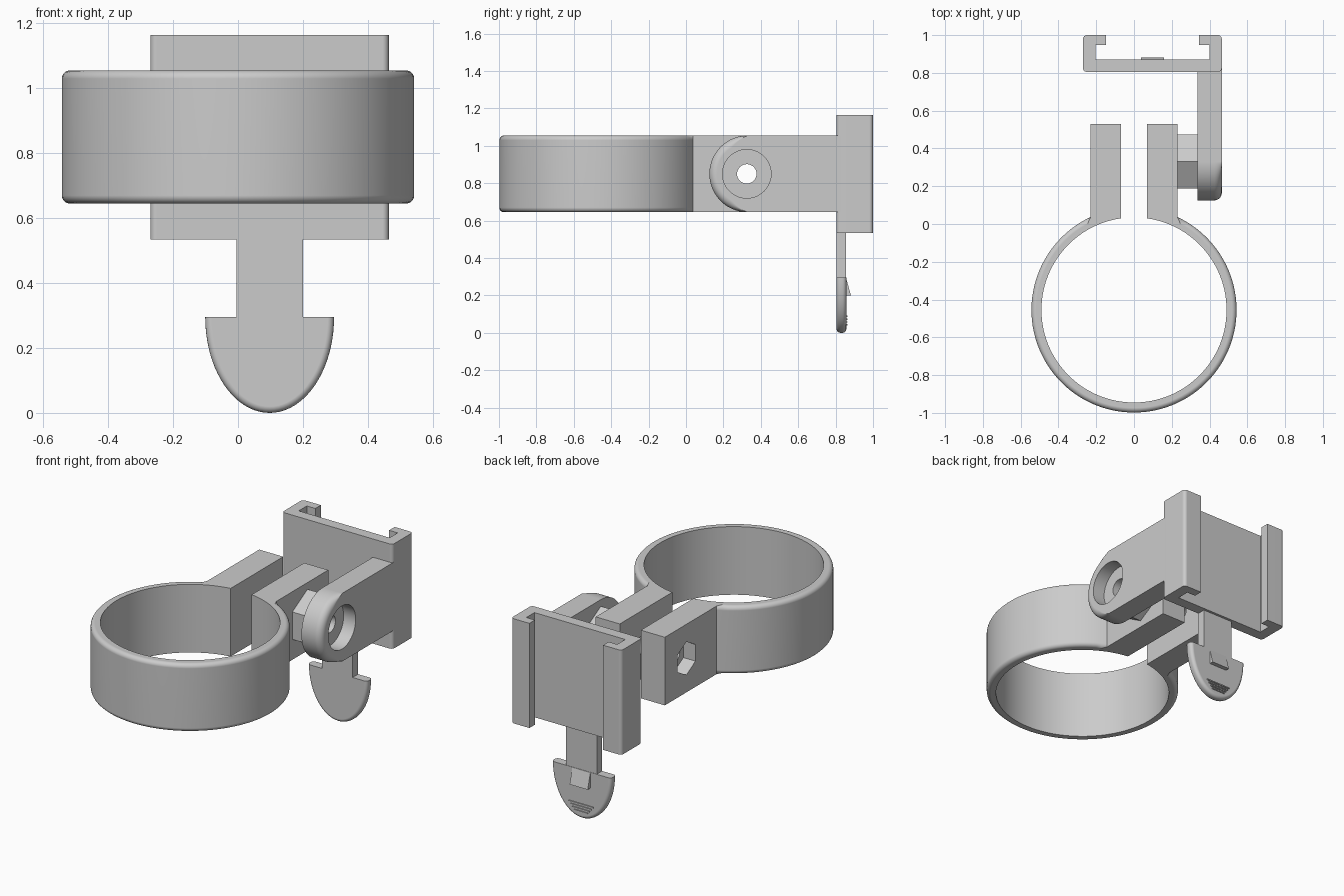
import bpy, bmesh
from math import sin, cos, pi, asin, sqrt, radians

old = bpy.data.objects.get("Cube")
if old:
    bpy.data.objects.remove(old, do_unlink=True)

grey = bpy.data.materials.new("plain grey")
grey.use_nodes = True
COLOUR = (0.6, 0.6, 0.6, 1)
grey.diffuse_color = COLOUR
for node in grey.node_tree.nodes:
    if node.type == 'BSDF_PRINCIPLED':
        node.inputs["Base Color"].default_value = COLOUR

AXES = {
    'x': lambda u, v, w: (w, u, v),
    'y': lambda u, v, w: (u, w, v),
    'z': lambda u, v, w: (u, v, w),
}


def loft(name, layers, axis, bevel=0, pick=None, segments=5):
    """Join outlines [(offset, points), ...] along an axis; round the edges chosen by pick."""
    bm = bmesh.new()
    rings = [[bm.verts.new(AXES[axis](u, v, w)) for u, v in pts] for w, pts in layers]
    for a, b in zip(rings, rings[1:]):
        for i in range(len(a)):
            j = (i + 1) % len(a)
            bm.faces.new((a[i], a[j], b[j], b[i]))
    bm.faces.new(rings[0])
    bm.faces.new(rings[-1])
    bmesh.ops.recalc_face_normals(bm, faces=bm.faces)
    if bevel:
        edges = [e for e in bm.edges if pick(e.verts[0].co, e.verts[1].co)]
        bmesh.ops.bevel(bm, geom=edges, offset=bevel, segments=segments,
                        profile=0.5, affect='EDGES', clamp_overlap=True)
    mesh = bpy.data.meshes.new(name)
    bm.to_mesh(mesh)
    bm.free()
    mesh.materials.append(grey)
    obj = bpy.data.objects.new(name, mesh)
    bpy.context.collection.objects.link(obj)
    return obj


def prism(name, pts, lo, hi, axis, **kw):
    return loft(name, [(lo, pts), (hi, pts)], axis, **kw)


def box(name, u0, u1, v0, v1, lo, hi, axis):
    return prism(name, [(u0, v0), (u1, v0), (u1, v1), (u0, v1)], lo, hi, axis)


def ngon(cu, cv, r, n, start=pi / 2):
    return [(cu + r * cos(start + 2 * pi * i / n), cv + r * sin(start + 2 * pi * i / n))
            for i in range(n)]


def activate(obj):
    bpy.ops.object.select_all(action='DESELECT')
    obj.select_set(True)
    bpy.context.view_layer.objects.active = obj


def cut(obj, pts, lo, hi):
    """Cut a prism running along x out of an object."""
    cutter = prism("cutter", pts, lo, hi, 'x')
    cutter.hide_render = True
    mod = obj.modifiers.new("cut", 'BOOLEAN')
    mod.operation, mod.object, mod.solver = 'DIFFERENCE', cutter, 'EXACT'
    activate(obj)
    bpy.ops.object.modifier_apply(modifier=mod.name)
    bpy.data.objects.remove(cutter, do_unlink=True)


def smooth(obj):
    activate(obj)
    bpy.ops.object.shade_smooth_by_angle(angle=radians(30))
    mod = obj.modifiers.new("even normals", 'WEIGHTED_NORMAL')
    mod.keep_sharp = True


Z0, Z1 = 0.645, 1.055          # clamp height range
PY, PZ = 0.325, 0.85           # pivot bolt position
CY, RO, RI = -0.455, 0.543, 0.49
GAP, EAR, EAR_Y = 0.07, 0.23, 0.53
bore = ngon(PY, PZ, 0.052, 32)

# Clamp: open ring with two parallel ears, as one outline


def arc(r, x_end, n=96):
    a = asin(x_end / r)
    return [(r * sin(a + (2 * pi - 2 * a) * i / n), CY + r * cos(a + (2 * pi - 2 * a) * i / n))
            for i in range(n + 1)]


outline = (arc(RO, EAR) + [(-EAR, EAR_Y), (-GAP, EAR_Y)]
           + arc(RI, GAP)[::-1] + [(GAP, EAR_Y), (EAR, EAR_Y)])


def on_outer_rim(a, b):
    return (abs(a.z - b.z) < 1e-4 and
            all(abs(sqrt(p.x ** 2 + (p.y - CY) ** 2) - RO) < 1e-3 for p in (a, b)))


clamp = prism("clamp_ring", outline, Z0, Z1, 'z', bevel=0.025, pick=on_outer_rim)
cut(clamp, bore, -0.4, 0.4)
cut(clamp, ngon(PY, PZ, 0.1, 6), -0.4, -0.15)     # nut pocket

# Hexagonal spacer between ear and arm
spacer = prism("hex_spacer", ngon(PY + 0.007, PZ, 0.165, 6), EAR - 0.005, 0.34, 'x')
cut(spacer, bore, 0.1, 0.5)

# Pivot arm: round end with a soft outer rim, counterbored for the bolt head
AX0, AX1, AR, FILLET = 0.335, 0.465, (Z1 - Z0) / 2, 0.04


def arm_outline(shrink):
    pts = []
    for i in range(41):
        t = pi / 2 + pi * i / 40
        r = AR - shrink * min(1, max(0, -2 * cos(t)))
        pts.append((PY + 0.005 + r * cos(t), PZ + r * sin(t)))
    return pts + [(0.825, Z0), (0.825, Z1)]


layers = [(AX0, arm_outline(0))]
for k in range(7):
    t = pi / 2 * k / 6
    layers.append((AX1 - FILLET + FILLET * sin(t), arm_outline(FILLET * (1 - cos(t)))))
arm = loft("pivot_arm", layers, 'x')
cut(arm, ngon(PY, PZ, 0.13, 48), 0.385, 0.6)
cut(arm, bore, 0.2, 0.6)

# Mounting rail: plate with two inward hooked flanges
MID, HALF = 0.0975, 0.3675
half_rail = [(HALF, 0.805), (HALF, 1.0), (HALF - 0.122, 1.0), (HALF - 0.122, 0.947),
             (HALF - 0.065, 0.947), (HALF - 0.065, 0.87)]
rail_pts = ([(MID + u, v) for u, v in half_rail]
            + [(MID - u, v) for u, v in reversed(half_rail)])
rail = prism("mounting_rail", rail_pts, 0.535, 1.165, 'z', bevel=0.02, segments=4,
             pick=lambda a, b: abs(a.z - b.z) > 0.1 and abs(a.x - MID) > HALF - 0.01)

# Release tab: stem, rounded thumb pad, latch wedge and grip ridges
TY0, TY1 = 0.805, 0.857
box("tab_stem", MID - 0.1025, MID + 0.1025, 0.25, 0.545, TY0, TY1 - 0.002, 'y')
PAD_W, PAD_H = 0.1985, 0.295
pad_pts = [(MID + PAD_W * cos(pi + pi * i / 40), PAD_H + PAD_H * sin(pi + pi * i / 40))
           for i in range(41)]
pad = prism("thumb_pad", pad_pts, TY0, TY1, 'y', bevel=0.02, segments=4,
            pick=lambda a, b: abs(a.y - b.y) < 1e-4 and abs(a.x - b.x) < 0.3)
prism("latch_wedge", [(TY1 - 0.005, 0.2), (0.882, 0.2), (TY1, 0.29), (TY1 - 0.005, 0.29)],
      MID - 0.06, MID + 0.06, 'x')
for i in range(4):
    z, w = 0.04 + 0.015 * i, 0.045 + 0.012 * i
    box(f"grip_ridge_{i + 1}", MID - w, MID + w, z, z + 0.007, TY1 - 0.005, TY1 + 0.006, 'y')

for part in (clamp, arm, rail, pad, spacer):
    smooth(part)
